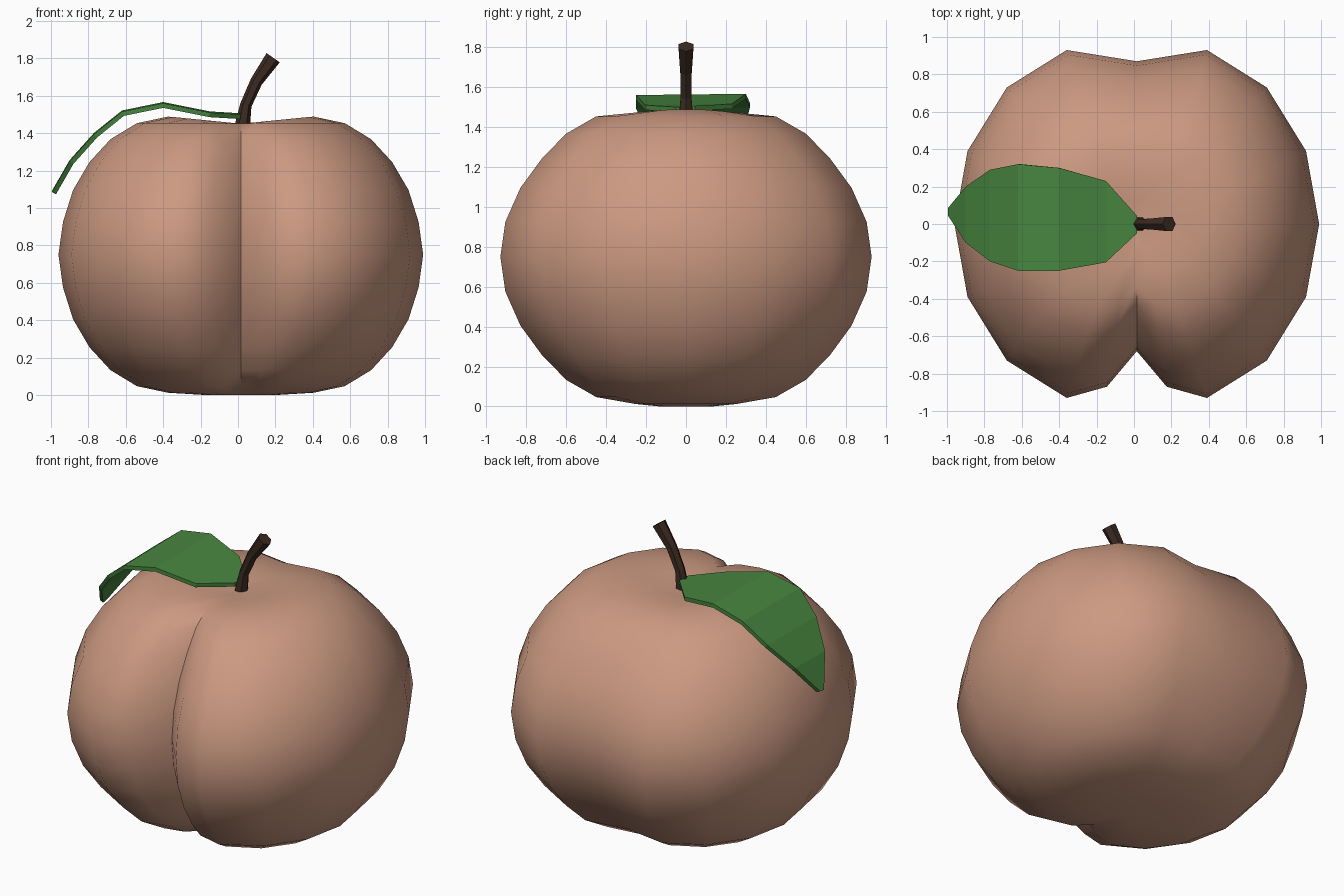
import bpy, bmesh, math
from mathutils import Vector

if "Cube" in bpy.data.objects:
    bpy.data.objects.remove(bpy.data.objects["Cube"])

CX = 0.015


def material(name, rgb):
    m = bpy.data.materials.new(name)
    m.diffuse_color = (*rgb, 1)
    m.use_nodes = True
    m.node_tree.nodes["Principled BSDF"].inputs["Base Color"].default_value = m.diffuse_color
    return m


def finish(bm, name, mat, smooth_angle=None):
    bmesh.ops.recalc_face_normals(bm, faces=bm.faces)
    me = bpy.data.meshes.new(name)
    bm.to_mesh(me)
    bm.free()
    ob = bpy.data.objects.new(name, me)
    bpy.context.collection.objects.link(ob)
    me.materials.append(mat)
    if smooth_angle:
        bpy.ops.object.select_all(action='DESELECT')
        ob.select_set(True)
        bpy.context.view_layer.objects.active = ob
        bpy.ops.object.shade_smooth_by_angle(angle=math.radians(smooth_angle))
    return ob


def bridge(bm, rings):
    for a, b in zip(rings, rings[1:]):
        n = len(a)
        for i in range(n):
            j = (i + 1) % n
            bm.faces.new((a[i], a[j], b[j], b[i]))


# Fruit: heart-shaped outline (front crease to back dimple), scaled per ring
half = [(0, -.68), (.16, -.87), (.375, -.93), (.695, -.73), (.905, -.39),
        (.975, 0), (.905, .39), (.695, .73), (.375, .93), (0, .87)]
outline = half + [(-x, y) for x, y in half[-2:0:-1]]
# (height from middle, x scale, y scale)
levels = [(0, 1, 1), (.175, .975, .973), (.345, .92, .892), (.495, .83, .774),
          (.617, .715, .645), (.703, .57, .484), (.738, .40, .27), (.75, .2, .14)]
rings_spec = [(.75 - h, sx, sy) for h, sx, sy in levels[:0:-1]]
rings_spec += [(.75 + h, sx, sy) for h, sx, sy in levels]
bm = bmesh.new()
rings = []
for z, sx, sy in rings_spec:
    # the top sinks towards the crease line
    rings.append([bm.verts.new((CX + x * sx, y * sy, min(z, 1.45 + .1 * abs(x * sx))))
                  for x, y in outline])
bridge(bm, rings)
for ring, z in ((rings[0], .004), (rings[-1], 1.435)):
    pole = bm.verts.new((CX, 0, z))
    for i in range(len(ring)):
        bm.faces.new((ring[i], ring[(i + 1) % len(ring)], pole))
finish(bm, "fruit", material("skin", (.60, .32, .22)), 60)

# Stem: six-sided tube along a bent path
path = [(.022, 1.43, .042), (.042, 1.55, .031), (.098, 1.675, .033), (.188, 1.803, .043)]
bm = bmesh.new()
rings = []
for i, (x, z, r) in enumerate(path):
    a, b = path[max(i - 1, 0)], path[min(i + 1, len(path) - 1)]
    t = Vector((b[0] - a[0], 0, b[1] - a[1])).normalized()
    side = Vector((t.z, 0, -t.x))
    ring = []
    for k in range(6):
        ang = k * math.pi / 3
        p = Vector((x, 0, z)) + side * (r * math.cos(ang)) + Vector((0, r * math.sin(ang), 0))
        ring.append(bm.verts.new(p))
    rings.append(ring)
bridge(bm, rings)
bm.faces.new(rings[0])
bm.faces.new(rings[-1])
finish(bm, "stem", material("bark", (.045, .024, .015)))

# Leaf: drooping strip with thickness (x, z, front y, back y)
leaf = [(.015, 1.50, -.05, .045), (-.15, 1.51, -.205, .23), (-.40, 1.56, -.25, .30),
        (-.62, 1.515, -.25, .32), (-.77, 1.395, -.20, .29), (-.90, 1.25, -.10, .20),
        (-.995, 1.085, .045, .085)]
bm = bmesh.new()
rows = [[bm.verts.new((x, y0, z)), bm.verts.new((x, y1, z + .006))] for x, z, y0, y1 in leaf]
for a, b in zip(rows, rows[1:]):
    bm.faces.new((a[0], a[1], b[1], b[0]))
ob = finish(bm, "leaf", material("leaf_green", (.065, .24, .05)))
if ob.data.polygons[0].normal.z < 0:
    ob.data.flip_normals()
mod = ob.modifiers.new("thickness", 'SOLIDIFY')
mod.thickness = .025
mod.offset = -1
